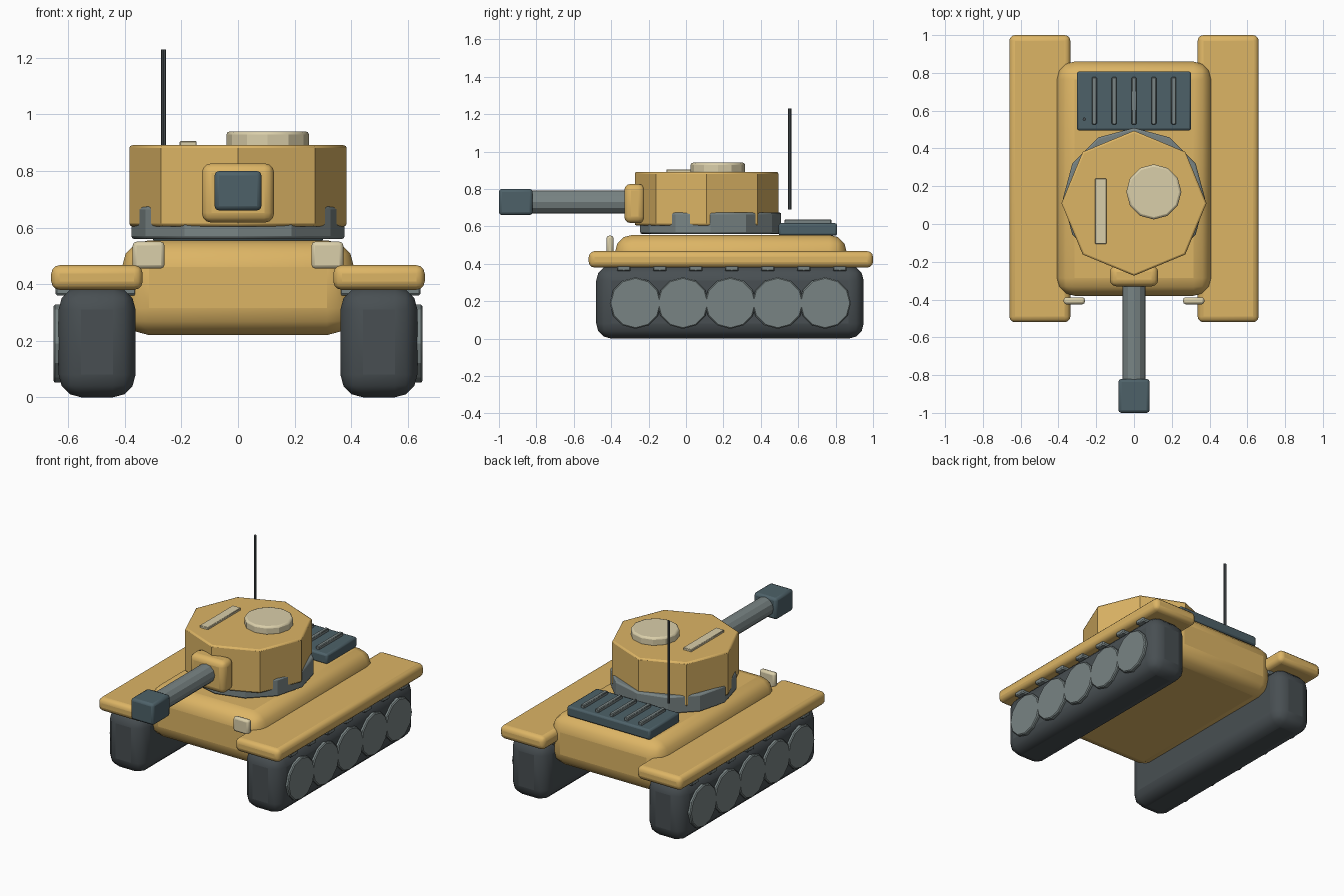
import bpy, bmesh, math
from mathutils import Matrix

if "Cube" in bpy.data.objects:
    bpy.data.objects.remove(bpy.data.objects["Cube"])


def mat(name, r, g, b):
    m = bpy.data.materials.new(name)
    m.diffuse_color = (r, g, b, 1)
    m.use_nodes = True
    m.node_tree.nodes["Principled BSDF"].inputs["Base Color"].default_value = m.diffuse_color
    return m


SAND = mat("sand", 0.72, 0.46, 0.13)
CREAM = mat("cream", 0.70, 0.62, 0.40)
DARK = mat("dark_rubber", 0.065, 0.078, 0.085)
STEEL = mat("steel", 0.19, 0.23, 0.23)
SLATE = mat("slate", 0.075, 0.12, 0.14)


def finish(name, bm, material, bevel, segs):
    me = bpy.data.meshes.new(name)
    bm.to_mesh(me)
    bm.free()
    ob = bpy.data.objects.new(name, me)
    bpy.context.collection.objects.link(ob)
    me.materials.append(material)
    if bevel:
        b = ob.modifiers.new("bevel", "BEVEL")
        b.width, b.segments = bevel, segs
        b.limit_method = 'ANGLE'
        b.angle_limit = math.radians(50)
    bpy.ops.object.select_all(action='DESELECT')
    ob.select_set(True)
    bpy.context.view_layer.objects.active = ob
    bpy.ops.object.shade_smooth_by_angle(angle=math.radians(29))
    return ob


def box(name, x, y, z, material, bevel=0.0, segs=3):
    """Box from (min, max) ranges with rounded edges."""
    bm = bmesh.new()
    bmesh.ops.create_cube(bm, size=1)
    for v in bm.verts:
        for i, (a, b) in enumerate((x, y, z)):
            v.co[i] = a if v.co[i] < 0 else b
    return finish(name, bm, material, bevel, segs)


def cyl(name, centre, r, depth, sides, axis, material, bevel=0.0, segs=2):
    bm = bmesh.new()
    rot = {'Z': Matrix(), 'X': Matrix.Rotation(math.pi / 2, 4, 'Y'),
           'Y': Matrix.Rotation(math.pi / 2, 4, 'X')}[axis]
    bmesh.ops.create_cone(bm, cap_ends=True, segments=sides, radius1=r, radius2=r,
                          depth=depth, matrix=Matrix.Translation(centre) @ rot)
    return finish(name, bm, material, bevel, segs)


# Hull
box("hull", (-0.41, 0.41), (-0.38, 0.86), (0.22, 0.555), SAND, 0.095)

# Running gear, both sides
for side, s in (("left", -1), ("right", 1)):
    def span(a, b):
        return tuple(sorted((s * a, s * b)))
    box(f"{side}_track", span(0.362, 0.634), (-0.48, 0.95), (0, 0.39), DARK, 0.08)
    box(f"{side}_fender", span(0.337, 0.66), (-0.52, 1.0), (0.38, 0.467), SAND, 0.03)
    for i in range(5):
        cyl(f"{side}_wheel_{i}", (s * 0.625, -0.27 + i * 0.2535, 0.19), 0.138, 0.055,
            12, 'X', STEEL, 0.006, 1)
    for i in range(7):
        y = -0.333 + i * 0.1925
        box(f"{side}_track_lug_{i}", span(0.36, 0.645), (y - 0.036, y + 0.036),
            (0.36, 0.395), STEEL, 0.006, 1)
    box(f"{side}_headlight", span(0.26, 0.372), (-0.425, -0.388), (0.455, 0.55),
        CREAM, 0.013, 2)

# Turret
cyl("turret_ring", (0, 0.132, 0.617), 0.377, 0.115, 12, 'Z', STEEL, 0.01)
cyl("turret", (0, 0.11, 0.7475), 0.384, 0.287, 8, 'Z', SAND, 0.01)
cyl("hatch", (0.105, 0.17, 0.91), 0.146, 0.06, 12, 'Z', CREAM, 0.012)
box("roof_strip", (-0.206, -0.146), (-0.105, 0.24), (0.88, 0.905), CREAM, 0.003, 1)

# Gun
box("mantlet", (-0.128, 0.128), (-0.33, -0.22), (0.617, 0.827), SAND, 0.035)
barrel = cyl("barrel", (0, -0.58, 0.73), 0.062, 0.62, 12, 'Y', STEEL)
bpy.ops.object.shade_smooth_by_angle(angle=math.radians(40))
box("muzzle", (-0.083, 0.083), (-1.0, -0.82), (0.66, 0.80), SLATE, 0.016, 2)

# Engine deck with raised slats
box("engine_deck", (-0.302, 0.302), (0.495, 0.808), (0.55, 0.617), SLATE, 0.012, 2)
for i in range(5):
    x = (i - 2) * 0.105
    box(f"deck_slat_{i}", (x - 0.013, x + 0.013), (0.527, 0.777), (0.605, 0.637),
        STEEL, 0.004, 1)

# Antenna
cyl("antenna", (-0.263, 0.555, 0.96), 0.009, 0.54, 8, 'Z', DARK)
